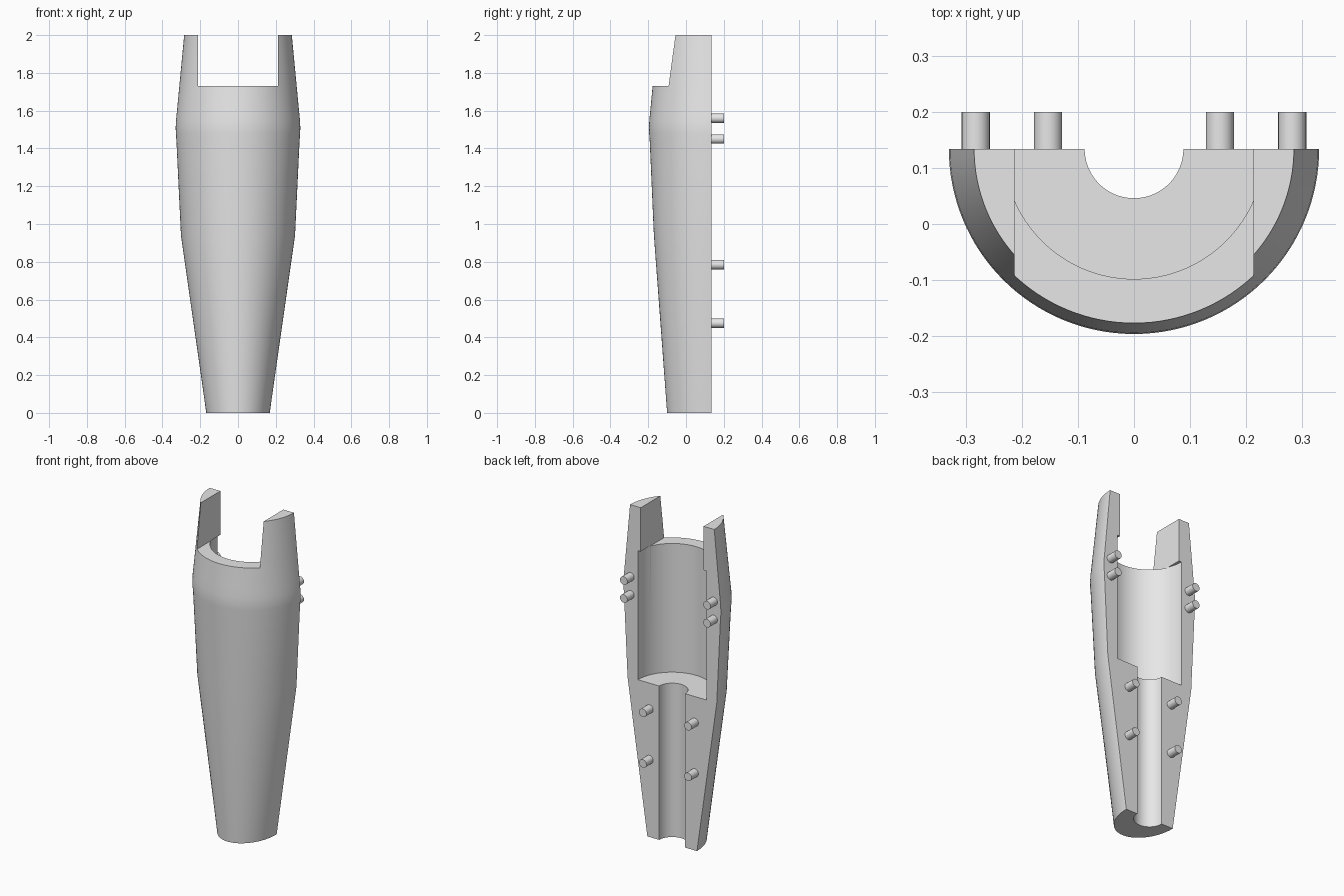
import bpy, bmesh, math
from mathutils import Matrix

SPLIT_Y = 0.134          # plane where the shell is halved
SEGMENTS = 64

cube = bpy.data.objects.get("Cube")
if cube:
    bpy.data.objects.remove(cube, do_unlink=True)

grey = bpy.data.materials.new("light grey")
grey.use_nodes = True
grey.diffuse_color = (0.8, 0.8, 0.8, 1)
grey.node_tree.nodes["Principled BSDF"].inputs["Base Color"].default_value = (0.8, 0.8, 0.8, 1)


def add_object(name, bm):
    bmesh.ops.recalc_face_normals(bm, faces=bm.faces[:])
    mesh = bpy.data.meshes.new(name)
    bm.to_mesh(mesh)
    bm.free()
    mesh.materials.append(grey)
    obj = bpy.data.objects.new(name, mesh)
    bpy.context.collection.objects.link(obj)
    return obj


def select_only(obj):
    bpy.ops.object.select_all(action='DESELECT')
    obj.select_set(True)
    bpy.context.view_layer.objects.active = obj


def smooth(obj):
    select_only(obj)
    bpy.ops.object.shade_smooth_by_angle(angle=math.radians(30))


def cylinder(name, radius, length, matrix, segments):
    bm = bmesh.new()
    bmesh.ops.create_cone(bm, cap_ends=True, segments=segments, radius1=radius,
                          radius2=radius, depth=length, matrix=matrix)
    return add_object(name, bm)


def half_loft(name, sections):
    """Closed half body through half ellipses given as (z, half width, depth)."""
    bm = bmesh.new()
    rings = []
    for z, width, depth in sections:
        angles = [math.pi * i / SEGMENTS for i in range(SEGMENTS + 1)]
        rings.append([bm.verts.new((width * math.cos(a), SPLIT_Y - depth * math.sin(a), z))
                      for a in angles])
    for low, high in zip(rings, rings[1:]):
        for i in range(SEGMENTS):
            bm.faces.new((low[i], low[i + 1], high[i + 1], high[i]))
    bm.faces.new(rings[0])
    bm.faces.new(rings[-1])
    bm.faces.new([r[0] for r in rings] + [r[-1] for r in reversed(rings)])
    return add_object(name, bm)


# Half shell: elliptical foot, round waist, softly rounded shoulder
shell = half_loft("half_shell", [
    (0, 0.168, 0.234), (0.94, 0.302, 0.304), (1.44, 0.326, 0.326),
    (1.48, 0.329, 0.329), (1.51, 0.330, 0.330), (1.55, 0.328, 0.328),
    (1.60, 0.323, 0.323), (2, 0.285, 0.285)])

# Cutters: narrow channel, wide chamber, and the slot between the two prongs
def bore(name, radius, bottom, top):
    place = Matrix.Translation((0, SPLIT_Y, (bottom + top) / 2))
    return cylinder(name, radius, top - bottom, place, 2 * SEGMENTS)


slot = bmesh.new()
bmesh.ops.create_cube(slot, size=1, matrix=Matrix.Translation((0, 0, 1.98))
                      @ Matrix.Diagonal((0.426, 1, 0.5, 1)))
cutters = [bore("narrow_channel_cutter", 0.088, -0.1, 1.2),
           bore("wide_chamber_cutter", 0.232, 0.942, 1.732),
           add_object("slot_cutter", slot)]
for cutter in cutters:
    cutter.hide_render = True
    smooth(cutter)
    select_only(shell)
    cut = shell.modifiers.new(cutter.name, 'BOOLEAN')
    cut.operation = 'DIFFERENCE'
    cut.solver = 'EXACT'
    cut.object = cutter
    bpy.ops.object.modifier_apply(modifier=cut.name)
    bpy.data.objects.remove(cutter, do_unlink=True)
smooth(shell)

# Locating pegs on the split face, mirrored left and right
PEG_RADIUS, PEG_TIP, EMBED = 0.025, 0.2, 0.01
peg_length = PEG_TIP - SPLIT_Y + EMBED
for label, x, z in (("shoulder_upper", 0.282, 1.56), ("shoulder_lower", 0.282, 1.45),
                    ("body_upper", 0.153, 0.785), ("body_lower", 0.153, 0.475)):
    for side, sign in (("left", 1), ("right", -1)):
        place = (Matrix.Translation((sign * x, PEG_TIP - peg_length / 2, z))
                 @ Matrix.Rotation(math.pi / 2, 4, 'X'))
        smooth(cylinder(f"{label}_peg_{side}", PEG_RADIUS, peg_length, place, 32))
